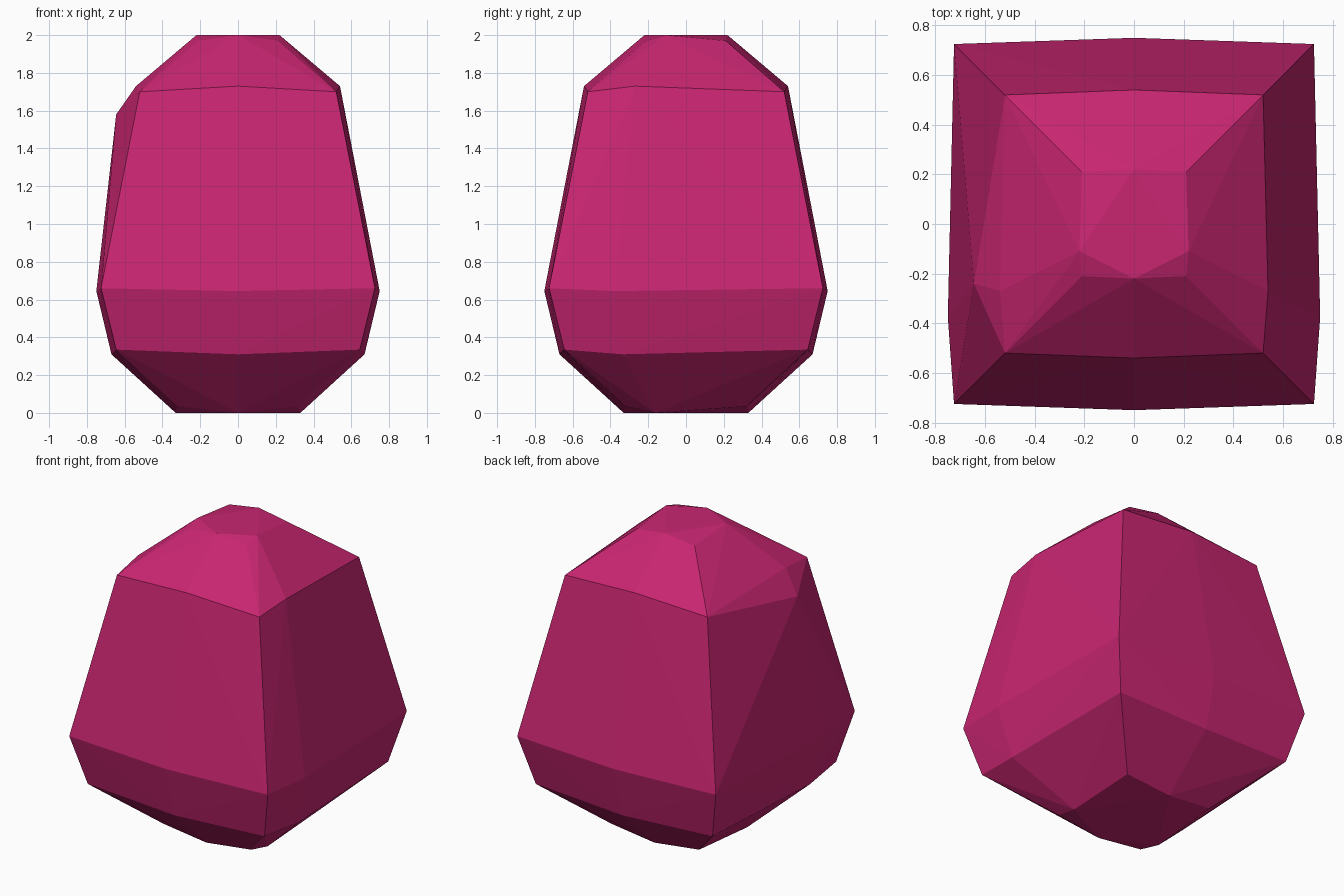
import bpy
import bmesh

cube = bpy.data.objects.get("Cube")
if cube:
    bpy.data.objects.remove(cube)

# Single flat colour
pink = bpy.data.materials.new("raspberry_pink")
pink.use_nodes = True
colour = (0.58, 0.019, 0.165, 1)
pink.diffuse_color = colour
pink.node_tree.nodes["Principled BSDF"].inputs["Base Color"].default_value = colour

# Squared rings: corner half-width, corner height, bulged mid half-width, mid height
rings = [
    (0.32, 0.035, 0.33, 0.0),
    (0.645, 0.335, 0.67, 0.31),
    (0.725, 0.66, 0.75, 0.645),
    (0.52, 1.70, 0.54, 1.73),
    (0.21, 1.97, 0.22, 2.0),
]

bm = bmesh.new()
for corner, corner_z, mid, mid_z in rings:
    for s in (-1, 1):
        for t in (-1, 1):
            bm.verts.new((s * corner, t * corner, corner_z))
        # The side bulges sit halfway towards the front
        bm.verts.new((s * mid, -mid / 2, mid_z))
        bm.verts.new((0, s * mid, mid_z))

# Blunt bump high on one side
bm.verts.new((-0.645, -0.24, 1.58))

# Faceted skin around all the points
hull = bmesh.ops.convex_hull(bm, input=bm.verts[:])
spare = {v for v in hull["geom_interior"] if isinstance(v, bmesh.types.BMVert)}
bmesh.ops.delete(bm, geom=list(spare), context="VERTS")
bmesh.ops.dissolve_limit(bm, angle_limit=0.01, verts=bm.verts[:], edges=bm.edges[:])
bmesh.ops.recalc_face_normals(bm, faces=bm.faces[:])

mesh = bpy.data.meshes.new("faceted_egg")
bm.to_mesh(mesh)
bm.free()
mesh.materials.append(pink)
egg = bpy.data.objects.new("faceted_egg", mesh)
bpy.context.collection.objects.link(egg)
